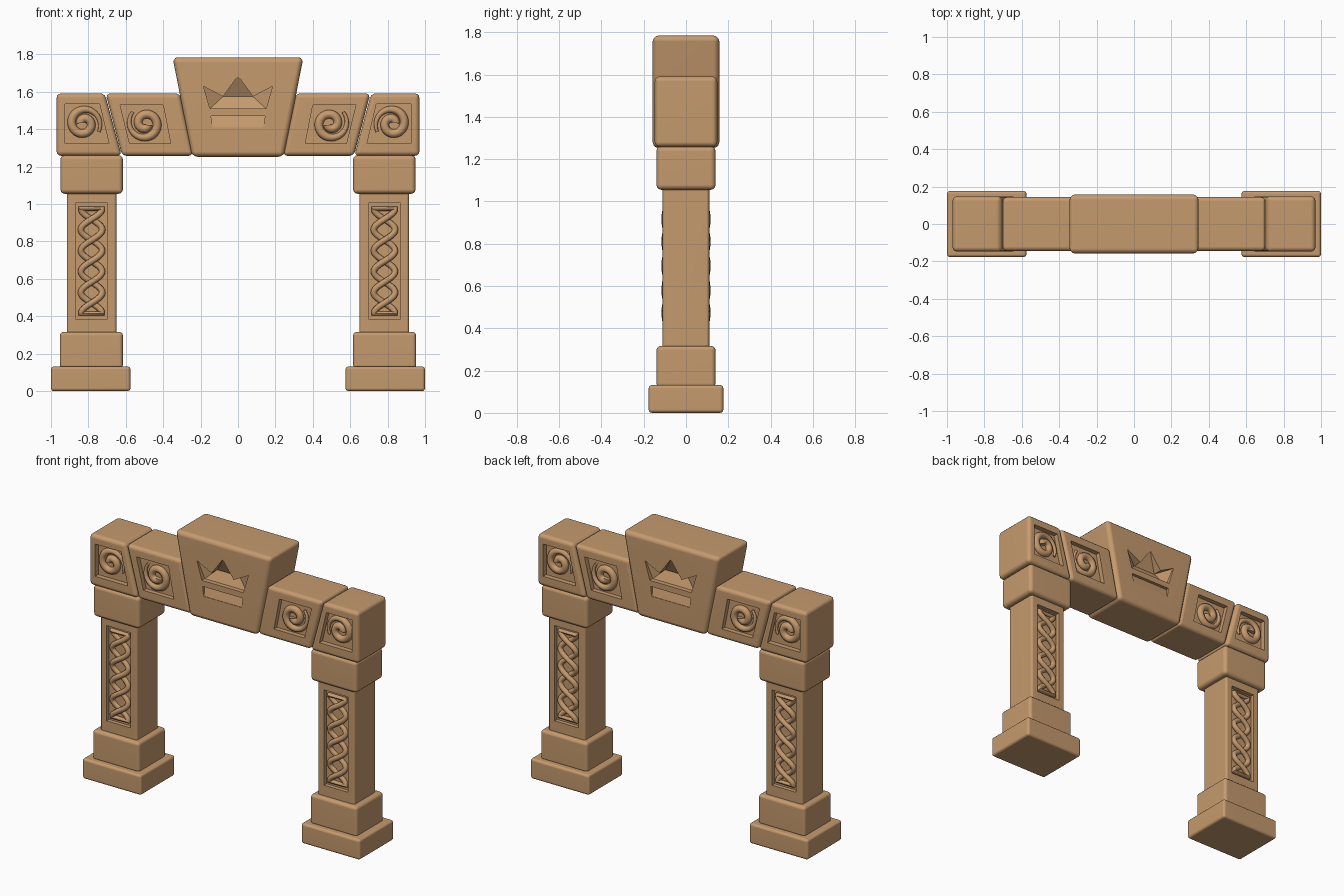
import bpy, bmesh, math

if "Cube" in bpy.data.objects:
    bpy.data.objects.remove(bpy.data.objects["Cube"])

stone = bpy.data.materials.new("tan_stone")
stone.diffuse_color = (0.56, 0.325, 0.155, 1)
stone.use_nodes = True
stone.node_tree.nodes["Principled BSDF"].inputs["Base Color"].default_value = stone.diffuse_color


def link(name, data):
    ob = bpy.data.objects.new(name, data)
    bpy.context.collection.objects.link(ob)
    data.materials.append(stone)
    return ob


def activate(ob):
    bpy.ops.object.select_all(action='DESELECT')
    ob.select_set(True)
    bpy.context.view_layer.objects.active = ob


def prism(name, pts, y0, y1, bevel=0.0, floor=None):
    """Outline in x-z extruded from y0 to y1 (y1 may vary per point, with explicit floor faces)."""
    ys = y1 if isinstance(y1, list) else [y1] * len(pts)
    bm = bmesh.new()
    a = [bm.verts.new((x, y0, z)) for x, z in pts]
    b = [bm.verts.new((p[0], y, p[1])) for p, y in zip(pts, ys)]
    n = len(pts)
    bm.faces.new(a)
    for f in floor or [range(n)]:
        bm.faces.new([b[i] for i in f])
    for i in range(n):
        j = (i + 1) % n
        bm.faces.new((a[i], a[j], b[j], b[i]))
    if bevel:
        bmesh.ops.bevel(bm, geom=bm.edges[:], offset=bevel, segments=3,
                        profile=0.5, affect='EDGES')
    bmesh.ops.recalc_face_normals(bm, faces=bm.faces[:])
    me = bpy.data.meshes.new(name)
    bm.to_mesh(me)
    bm.free()
    return link(name, me)


def carve(ob, cutter):
    m = ob.modifiers.new("carve", 'BOOLEAN')
    m.operation, m.solver, m.object = 'DIFFERENCE', 'EXACT', cutter
    activate(ob)
    bpy.ops.object.modifier_apply(modifier=m.name)
    bpy.data.objects.remove(cutter, do_unlink=True)


def finish(ob):
    activate(ob)
    bpy.ops.object.shade_smooth_by_angle(angle=math.radians(35))
    m = ob.modifiers.new("clean_normals", 'WEIGHTED_NORMAL')
    m.keep_sharp = True


def tube(name, pts, radius, closed=False, radii=None):
    cu = bpy.data.curves.new(name, 'CURVE')
    cu.dimensions = '3D'
    cu.bevel_depth, cu.bevel_resolution, cu.use_fill_caps = radius, 2, True
    sp = cu.splines.new('POLY')
    sp.points.add(len(pts) - 1)
    for i, p in enumerate(pts):
        sp.points[i].co = (*p, 1)
        sp.points[i].radius = radii[i] if radii else 1
    sp.use_cyclic_u = closed
    ob = link(name, cu)
    activate(ob)
    bpy.ops.object.convert(target='MESH')
    bpy.ops.object.shade_smooth_by_angle(angle=math.radians(50))


def rect(x0, x1, z0, z1):
    return [(x0, z0), (x1, z0), (x1, z1), (x0, z1)]


def spiral(name, cx, cz, s, f, start):
    pts, radii = [], []
    for i in range(49):
        t = i / 48
        a, r = start + t * 3.1 * math.pi, 0.092 - 0.075 * t
        pts.append((s * (cx + r * math.cos(a)), f * 0.12, cz + r * math.sin(a)))
        radii.append(min(1, 0.35 + 2.2 * t))
    tube(name, pts, 0.023, radii=radii)


def knot(name, cx, f):
    down, up = [], []
    for i in range(61):
        t = i / 60
        c, w = math.cos(5 * math.pi * t), math.sin(5 * math.pi * t)
        z = 0.975 - 0.56 * t
        down.append((cx + 0.057 * c, f * (0.092 + 0.008 * w), z))
        up.append((cx - 0.057 * c, f * (0.092 - 0.008 * w), z))
    tube(name, down + up[::-1], 0.017, closed=True)


for side, s in (("left", 1), ("right", -1)):
    def m(pts):
        return [(s * x, z) for x, z in pts]

    # plain stones of the pillar
    finish(prism(side + "_plinth", m(rect(-1, -0.575, 0, 0.132)), -0.177, 0.177, 0.016))
    finish(prism(side + "_pillar_base", m(rect(-0.953, -0.615, 0.12, 0.317)), -0.14, 0.14, 0.02))
    finish(prism(side + "_capital", m(rect(-0.95, -0.615, 1.055, 1.262)), -0.14, 0.14, 0.024))

    # carved stones: name, outline, half depth, bevel, sunk panel, panel depth
    carved = [
        ("pillar_shaft", rect(-0.915, -0.65, 0.3, 1.07), 0.11, 0.014,
         rect(-0.869, -0.697, 0.385, 1.005), 0.026),
        ("corner_block", [(-0.97, 1.258), (-0.622, 1.258), (-0.712, 1.592), (-0.97, 1.592)],
         0.148, 0.024, [(-0.925, 1.325), (-0.69, 1.325), (-0.74, 1.535), (-0.925, 1.535)], 0.032),
        ("arch_block", [(-0.62, 1.258), (-0.24, 1.258), (-0.31, 1.592), (-0.708, 1.592)],
         0.145, 0.024, [(-0.58, 1.325), (-0.36, 1.325), (-0.40, 1.53), (-0.63, 1.53)], 0.03),
    ]
    for name, outline, half, bev, panel, depth in carved:
        ob = prism(side + "_" + name, m(outline), -half, half, bev)
        for f in (-1, 1):
            carve(ob, prism("cutter", m(panel), f * 0.3, f * (half - depth)))
        finish(ob)

    # raised ornaments on front and back
    for face, f in (("front", -1), ("back", 1)):
        knot(f"{side}_{face}_knot", s * -0.783, f)
        spiral(f"{side}_{face}_corner_spiral", -0.825, 1.43, s, f, -0.5)
        spiral(f"{side}_{face}_arch_spiral", -0.495, 1.43, s, f, 2.4)

# keystone with crown-shaped sunk relief and a slot below it
key = prism("keystone", [(-0.245, 1.253), (0.245, 1.253), (0.35, 1.785), (-0.35, 1.785)],
            -0.158, 0.158, 0.028)
crown = [(0, 1.685), (-0.08, 1.575), (-0.185, 1.63), (-0.15, 1.51),
         (0.15, 1.51), (0.185, 1.63), (0.08, 1.575)]
depths = [0.002, 0.06, 0.008, 0.03, 0.03, 0.008, 0.06]
floor = [(0, 1, 6), (1, 2, 3), (1, 3, 4, 6), (4, 5, 6)]
for f in (-1, 1):
    carve(key, prism("cutter", crown, f * 0.3, [f * (0.158 - d) for d in depths], floor=floor))
    carve(key, prism("cutter", [(-0.135, 1.41), (0.135, 1.41), (0.145, 1.472), (-0.145, 1.472)],
                     f * 0.3, [f * y for y in (0.155, 0.155, 0.138, 0.138)]))
finish(key)
